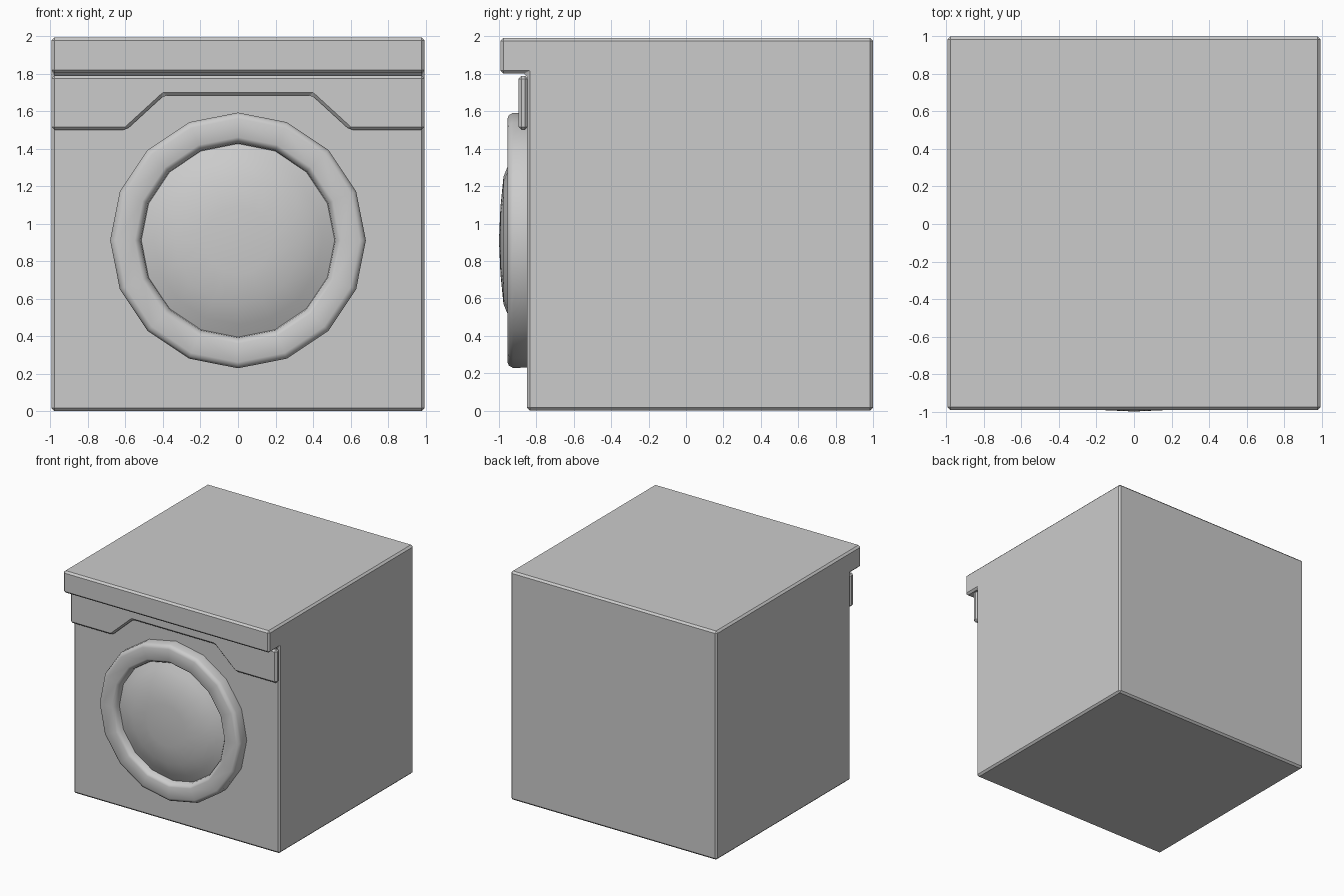
import bpy, bmesh, math
from mathutils import Matrix

if "Cube" in bpy.data.objects:
    bpy.data.objects.remove(bpy.data.objects["Cube"])


def make_object(name, bm):
    bmesh.ops.recalc_face_normals(bm, faces=bm.faces)
    mesh = bpy.data.meshes.new(name)
    bm.to_mesh(mesh)
    bm.free()
    obj = bpy.data.objects.new(name, mesh)
    bpy.context.collection.objects.link(obj)
    return obj


def extruded(name, points, direction, bevel):
    bm = bmesh.new()
    face = bm.faces.new([bm.verts.new(p) for p in points])
    new = bmesh.ops.extrude_face_region(bm, geom=[face])["geom"]
    verts = [v for v in new if isinstance(v, bmesh.types.BMVert)]
    bmesh.ops.translate(bm, vec=direction, verts=verts)
    obj = make_object(name, bm)
    mod = obj.modifiers.new("edge_chamfer", "BEVEL")
    mod.width = bevel
    mod.segments = 1
    mod.limit_method = "ANGLE"
    mod.angle_limit = math.radians(50)
    return obj


def lathe(name, profile, centre_z, sides=16):
    # profile is (radius, y), revolved about the y axis
    bm = bmesh.new()
    verts = [bm.verts.new((r, y, 0)) for r, y in profile]
    edges = [bm.edges.new(pair) for pair in zip(verts, verts[1:])]
    bmesh.ops.spin(bm, geom=verts + edges, cent=(0, 0, 0), axis=(0, 1, 0),
                   angle=math.tau, steps=sides, use_duplicate=False)
    bmesh.ops.remove_doubles(bm, verts=bm.verts, dist=0.0005)
    bmesh.ops.transform(bm, matrix=Matrix.Translation((0, 0, centre_z)), verts=bm.verts)
    obj = make_object(name, bm)
    bpy.ops.object.select_all(action="DESELECT")
    obj.select_set(True)
    bpy.context.view_layer.objects.active = obj
    bpy.ops.object.shade_smooth_by_angle(angle=math.radians(50))
    return obj


HALF = 0.995

# Cabinet with overhanging top lip
side = [(-0.85, 0), (1.0, 0), (1.0, 1.993), (-0.993, 1.993), (-0.993, 1.802), (-0.85, 1.802)]
extruded("cabinet", [(-HALF, y, z) for y, z in side], (2 * HALF, 0, 0), 0.016)

# Control panel, its lower edge stepping up over the door
half = [(HALF, 1.79), (HALF, 1.5), (0.595, 1.5), (0.395, 1.683)]
outline = half + [(-x, z) for x, z in reversed(half)]
panel = extruded("control_panel", [(x, -0.845, z) for x, z in outline], (0, -0.05, 0), 0.016)
panel.modifiers["edge_chamfer"].angle_limit = math.radians(30)

# Door ring
lathe("door_ring", [(0.68, -0.84), (0.682, -0.925), (0.67, -0.947), (0.65, -0.955),
                    (0.55, -0.955), (0.535, -0.947), (0.52, -0.925), (0.51, -0.86)], 0.91)

# Domed door glass
lathe("door_glass", [(0.53, -0.89), (0.45, -0.931), (0.34, -0.976), (0.18, -0.992), (0, -1.0)], 0.91)
